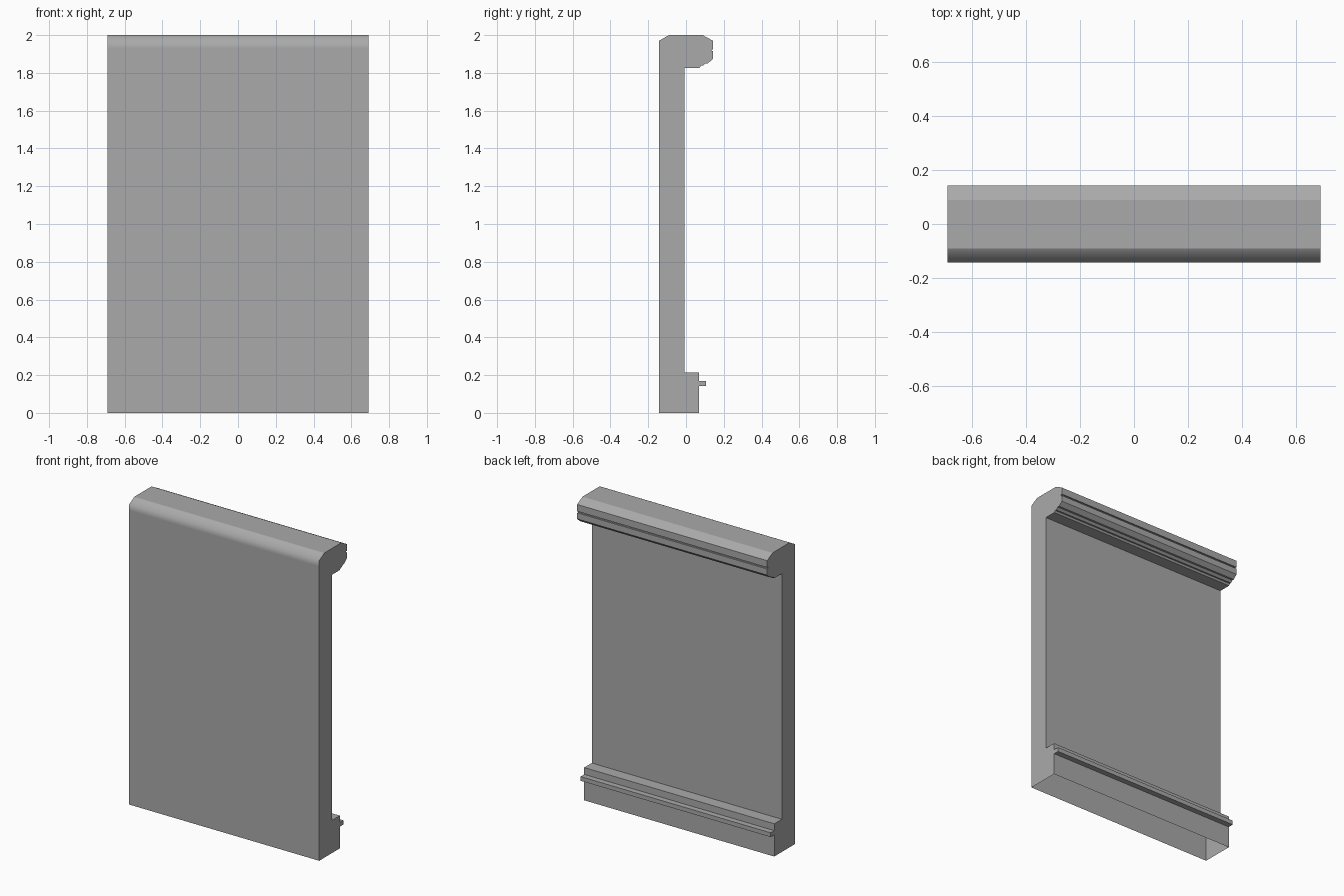
import bpy, bmesh

cube = bpy.data.objects.get("Cube")
if cube:
    bpy.data.objects.remove(cube, do_unlink=True)

HALF_WIDTH = 0.69

# One plain grey for the whole panel
grey = bpy.data.materials.new("plain grey")
grey.use_nodes = True
colour = (0.4, 0.4, 0.4, 1)
grey.diffuse_color = colour
grey.node_tree.nodes["Principled BSDF"].inputs["Base Color"].default_value = colour

# Side profile as (y, z), from the front foot up and over to the rear foot
front = [(-.143, 0), (-.143, 1.93), (-.143, 1.97), (-.09, 2)]
cornice = [(.088, 2), (.143, 1.97), (.143, 1.925), (.134, 1.925), (.134, 1.915),
           (.143, 1.915), (.143, 1.875), (.117, 1.851), (.104, 1.851),
           (.09, 1.838), (.08, 1.838), (.072, 1.827), (-.008, 1.827)]
plinth = [(-.008, .215), (.07, .215), (.07, .17), (.107, .17),
          (.107, .142), (.07, .142), (.07, 0)]
profile = front + cornice + plinth

# Sweep the profile across the width, closing the ends and leaving the underside open
bm = bmesh.new()
right, left = [[bm.verts.new((x, y, z)) for y, z in profile]
               for x in (-HALF_WIDTH, HALF_WIDTH)]
bm.faces.new(right)
bm.faces.new(left[::-1])
for i in range(len(profile) - 1):
    face = bm.faces.new((right[i], left[i], left[i + 1], right[i + 1]))
    # Soft rounding only where the front rolls over to the top
    face.smooth = i in (1, 2)
bmesh.ops.recalc_face_normals(bm, faces=bm.faces)

# Hard edges wherever a soft face meets a flat one
for edge in bm.edges:
    edge.smooth = all(f.smooth for f in edge.link_faces)

mesh = bpy.data.meshes.new("moulded_panel")
bm.to_mesh(mesh)
bm.free()
mesh.materials.append(grey)
panel = bpy.data.objects.new("moulded_panel", mesh)
bpy.context.collection.objects.link(panel)
